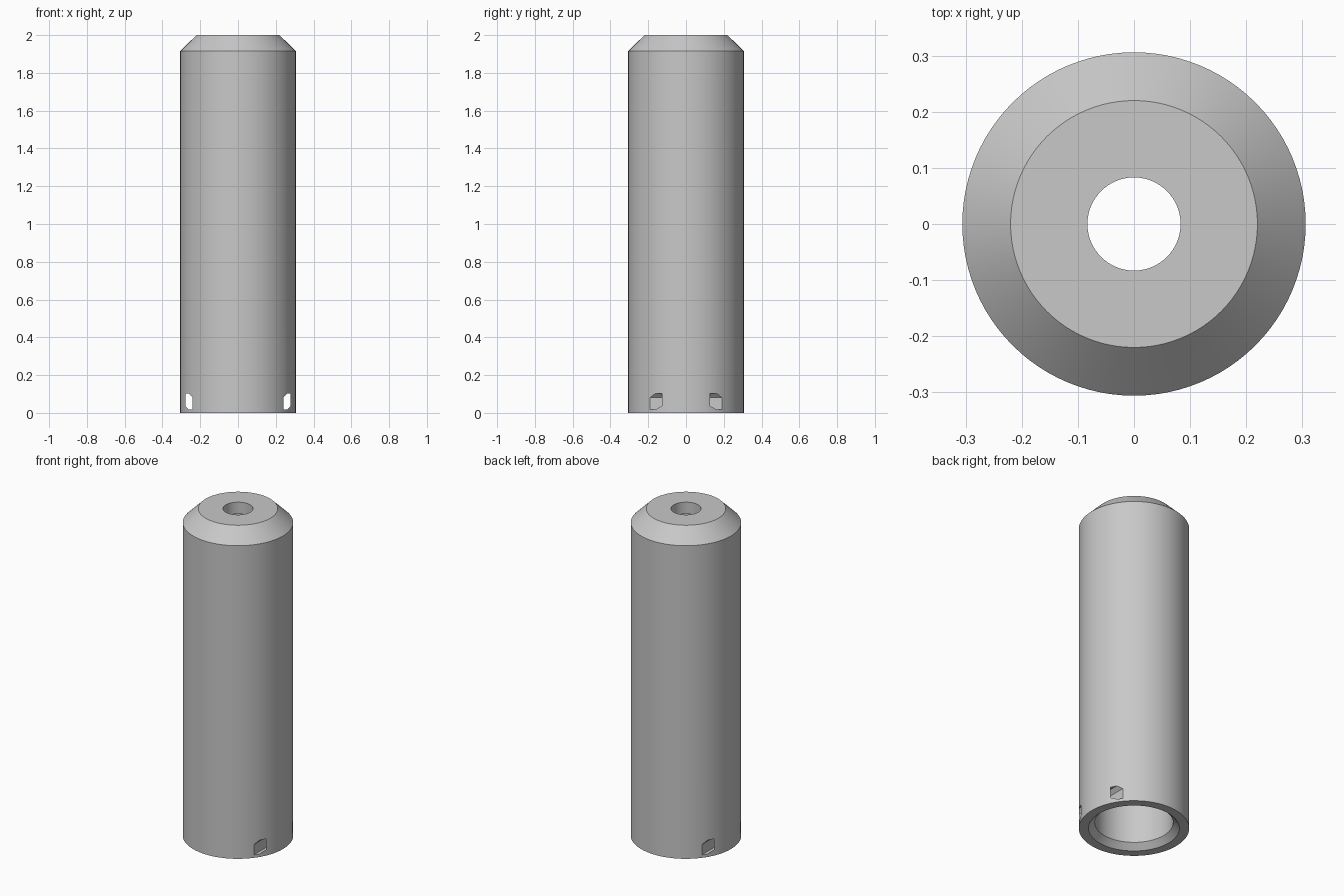
import bpy, bmesh, math

if "Cube" in bpy.data.objects:
    bpy.data.objects.remove(bpy.data.objects["Cube"])

SEGMENTS = 96

grey = bpy.data.materials.new("light grey")
grey.diffuse_color = (0.58, 0.58, 0.58, 1)
grey.use_nodes = True
grey.node_tree.nodes["Principled BSDF"].inputs["Base Color"].default_value = grey.diffuse_color


def make_object(name, bm):
    bmesh.ops.recalc_face_normals(bm, faces=bm.faces)
    mesh = bpy.data.meshes.new(name)
    bm.to_mesh(mesh)
    bm.free()
    mesh.materials.append(grey)
    obj = bpy.data.objects.new(name, mesh)
    bpy.context.collection.objects.link(obj)
    return obj


def lathe(name, profile):
    """Revolve a closed (radius, z) profile around the z axis."""
    bm = bmesh.new()
    rings = []
    for i in range(SEGMENTS):
        a = 2 * math.pi * i / SEGMENTS
        rings.append([bm.verts.new((r * math.cos(a), r * math.sin(a), z)) for r, z in profile])
    n = len(profile)
    for i in range(SEGMENTS):
        a, b = rings[i], rings[(i + 1) % SEGMENTS]
        for j in range(n):
            k = (j + 1) % n
            bm.faces.new((a[j], b[j], b[k], a[k]))
    return make_object(name, bm)


def prism(name, profile, side, half_length):
    """Extrude an (x, z) profile along y, on the chosen side of x = 0."""
    bm = bmesh.new()
    ends = [[bm.verts.new((side * x, y, z)) for x, z in profile]
            for y in (-half_length, half_length)]
    n = len(profile)
    for j in range(n):
        k = (j + 1) % n
        bm.faces.new((ends[0][j], ends[0][k], ends[1][k], ends[1][j]))
    for end in ends:
        bm.faces.new(end)
    return make_object(name, bm)


# Hollow sleeve: chamfered mouth, chamfered shoulder and a holed top plate
sleeve = lathe("sleeve", [
    (0.252, 0), (0.306, 0), (0.306, 1.915), (0.22, 2), (0.083, 2),
    (0.083, 1.928), (0.217, 1.928), (0.217, 0.035)])

# Straight slots running through the wall on both sides near the mouth
slot_profile = [(0.24, 0.018), (0.26, 0.018), (0.278, 0.036),
                (0.278, 0.103), (0.26, 0.103), (0.24, 0.081)]
for label, side in (("left", -1), ("right", 1)):
    cutter = prism(label + "_slot_cutter", slot_profile, side, 0.4)
    cutter.hide_render = True
    cutter.hide_set(True)
    cut = sleeve.modifiers.new(label + " slot", "BOOLEAN")
    cut.operation = "DIFFERENCE"
    cut.solver = "EXACT"
    cut.object = cutter

# Apply the cuts and smooth the round walls
bpy.ops.object.select_all(action="DESELECT")
bpy.context.view_layer.objects.active = sleeve
sleeve.select_set(True)
for mod in list(sleeve.modifiers):
    bpy.ops.object.modifier_apply(modifier=mod.name)
bpy.ops.object.shade_smooth_by_angle(angle=math.radians(25))
for label in ("left", "right"):
    bpy.data.objects.remove(bpy.data.objects[label + "_slot_cutter"])
